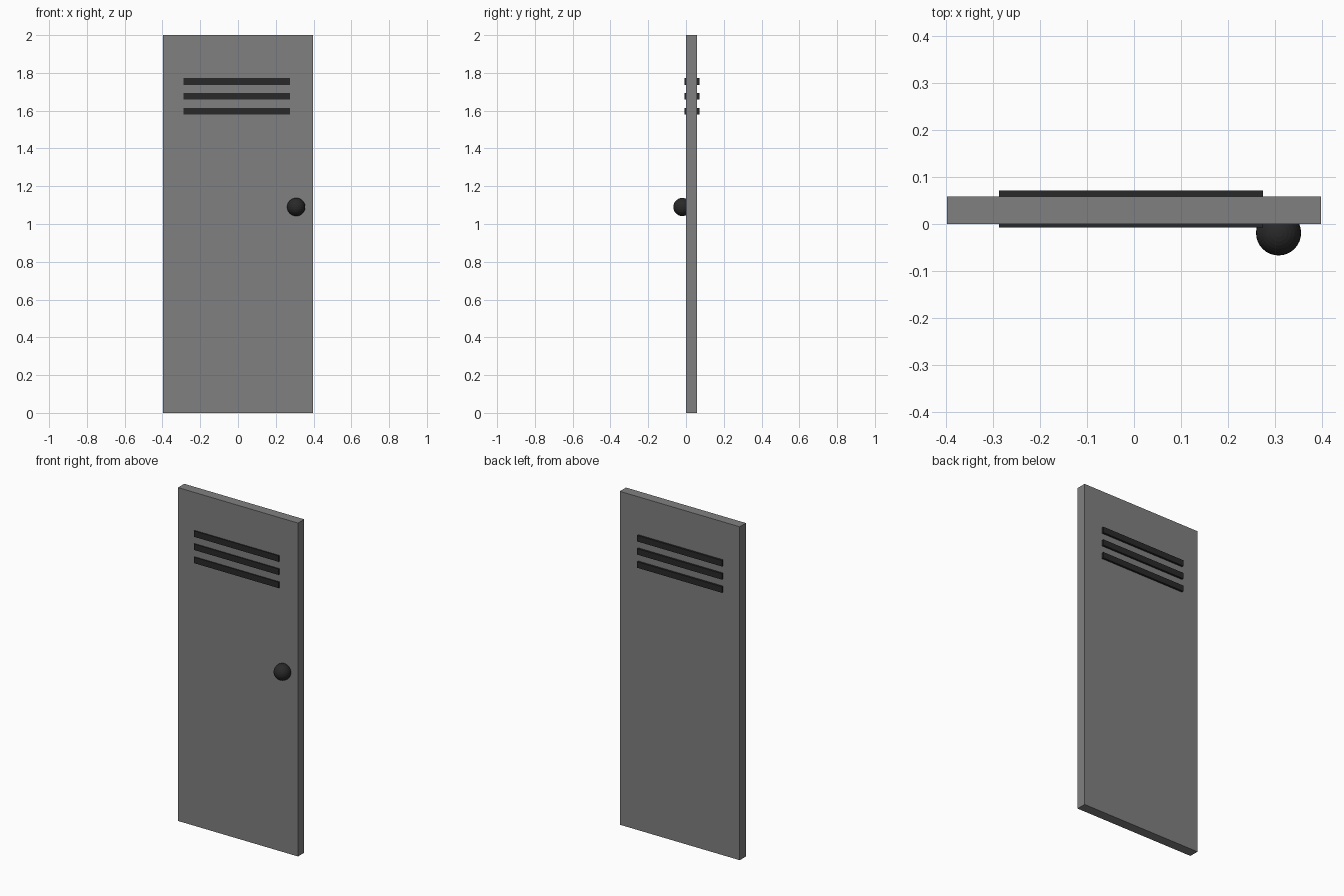
import bpy, bmesh
from mathutils import Matrix, Vector

if "Cube" in bpy.data.objects:
    bpy.data.objects.remove(bpy.data.objects["Cube"])


def material(name, value):
    m = bpy.data.materials.new(name)
    m.diffuse_color = (value, value, value, 1)
    m.use_nodes = True
    m.node_tree.nodes["Principled BSDF"].inputs["Base Color"].default_value = m.diffuse_color
    return m


grey = material("door grey", 0.216)
dark = material("dark metal", 0.022)


def finish(bm, name, mat):
    me = bpy.data.meshes.new(name)
    bm.to_mesh(me)
    bm.free()
    me.materials.append(mat)
    ob = bpy.data.objects.new(name, me)
    bpy.context.collection.objects.link(ob)
    return ob


def box(name, lo, hi, mat):
    lo, hi = Vector(lo), Vector(hi)
    bm = bmesh.new()
    bmesh.ops.create_cube(bm, size=1, matrix=Matrix.Translation((lo + hi) / 2)
                          @ Matrix.Diagonal((*(hi - lo), 1)))
    return finish(bm, name, mat)


# Door panel
box("door_panel", (-0.398, 0, 0), (0.398, 0.059, 2), grey)

# Vent slats, passing right through the panel
for i in range(3):
    z = 1.755 - 0.079 * i
    box(f"vent_slat_{i + 1}", (-0.288, -0.007, z - 0.018), (0.275, 0.071, z + 0.018), dark)

# Round knob, sunk partly into the front
bm = bmesh.new()
bmesh.ops.create_uvsphere(bm, u_segments=32, v_segments=16, radius=0.048,
                          matrix=Matrix.Translation((0.308, -0.019, 1.09)))
finish(bm, "door_knob", dark)
